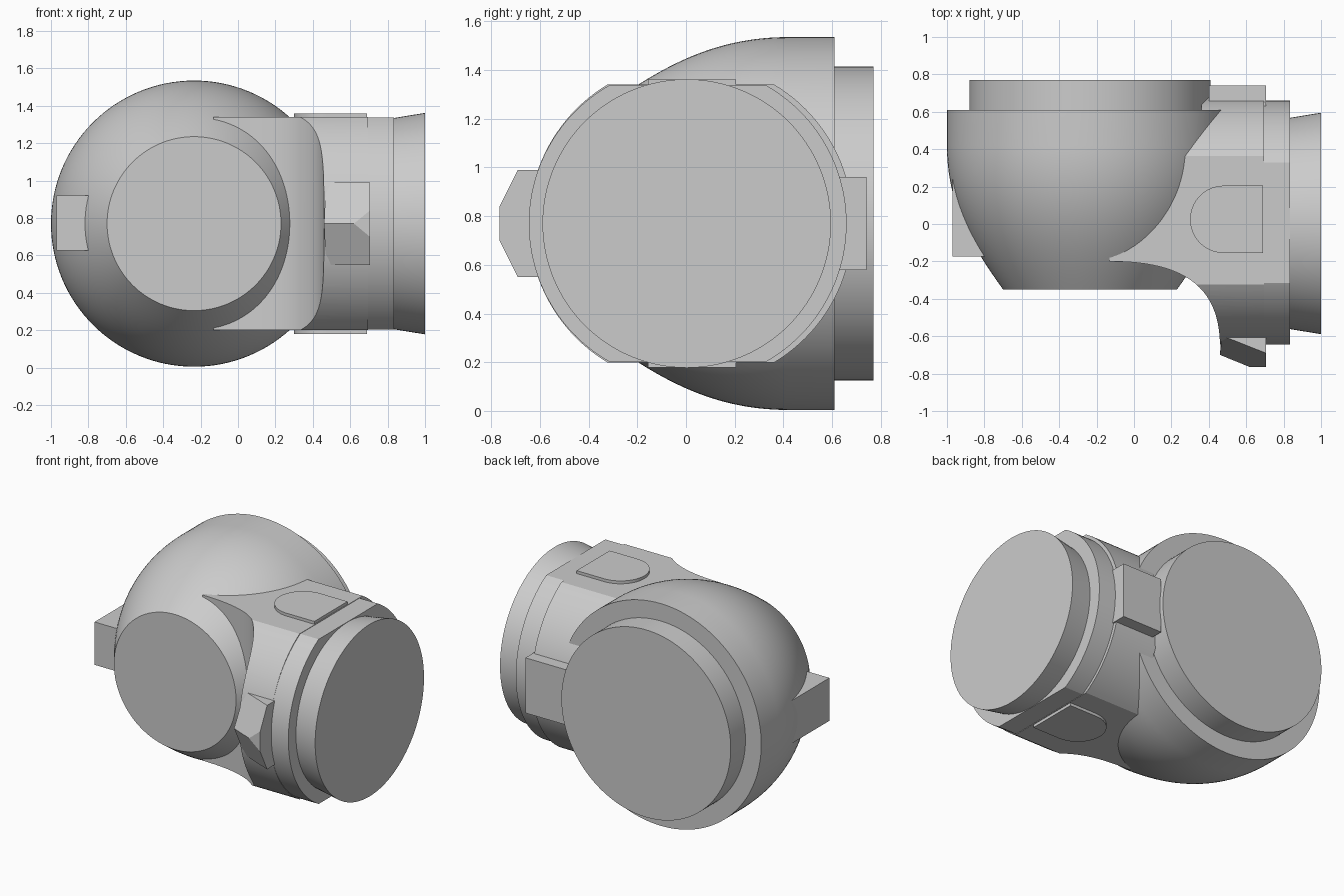
import bpy, bmesh, math
from mathutils import Matrix, Vector

if "Cube" in bpy.data.objects:
    bpy.data.objects.remove(bpy.data.objects["Cube"], do_unlink=True)

grey = bpy.data.materials.new("plain grey")
grey.use_nodes = True
grey.diffuse_color = (0.6, 0.6, 0.6, 1)
grey.node_tree.nodes["Principled BSDF"].inputs["Base Color"].default_value = (0.6, 0.6, 0.6, 1)

MID = 0.77       # height of both axes
FLAT = 0.57      # half height of the flattened branch


def finish(name, bm, smooth=True):
    bmesh.ops.recalc_face_normals(bm, faces=bm.faces)
    mesh = bpy.data.meshes.new(name)
    bm.to_mesh(mesh)
    bm.free()
    mesh.materials.append(grey)
    ob = bpy.data.objects.new(name, mesh)
    bpy.context.collection.objects.link(ob)
    bpy.ops.object.select_all(action="DESELECT")
    ob.select_set(True)
    bpy.context.view_layer.objects.active = ob
    if smooth:
        bpy.ops.object.shade_smooth_by_angle(angle=math.radians(25))
    return ob


def turned(profile, axis, centre, steps=128, clip=None):
    """Closed solid from (position along axis, radius) pairs, optionally flattened in z."""
    bm = bmesh.new()
    rings = []
    for along, r in profile:
        ring = []
        for i in range(steps):
            a = math.tau * i / steps
            u, v = r * math.cos(a), r * math.sin(a)
            p = Vector((along, u, v)) if axis == "x" else Vector((u, along, v))
            ring.append(bm.verts.new(p + Vector(centre)))
        rings.append(ring)
    for a, b in zip(rings, rings[1:]):
        for i in range(steps):
            j = (i + 1) % steps
            bm.faces.new((a[i], a[j], b[j], b[i]))
    bm.faces.new(rings[0])
    bm.faces.new(rings[-1])
    bmesh.ops.recalc_face_normals(bm, faces=bm.faces)
    if clip:
        for s in (1, -1):
            cut = bmesh.ops.bisect_plane(
                bm, geom=bm.verts[:] + bm.edges[:] + bm.faces[:],
                plane_co=(0, 0, centre[2] + s * clip), plane_no=(0, 0, s), clear_outer=True)
            edges = [e for e in cut["geom_cut"] if isinstance(e, bmesh.types.BMEdge)]
            bmesh.ops.contextual_create(bm, geom=edges)
    return bm


def extruded(outline, low, high):
    bm = bmesh.new()
    face = bm.faces.new([bm.verts.new((x, y, low)) for x, y in outline])
    top = bmesh.ops.extrude_face_region(bm, geom=[face])["geom"]
    for v in top:
        if isinstance(v, bmesh.types.BMVert):
            v.co.z = high
    return bm


def block(name, low, high):
    bm = bmesh.new()
    size = [b - a for a, b in zip(low, high)]
    mid = [(a + b) / 2 for a, b in zip(low, high)]
    bmesh.ops.create_cube(bm, size=1, matrix=Matrix.Translation(mid) @ Matrix.Diagonal((*size, 1)))
    return finish(name, bm, False)


# Domed main housing: Bezier flank between the front disc and the straight rim
a, b, c, d = (Vector(p) for p in ((-0.35, 0.465), (-0.12, 0.63), (0.1, 0.765), (0.42, 0.765)))
flank = []
for i in range(33):
    t = i / 32
    flank.append(tuple(a * (1 - t) ** 3 + b * 3 * t * (1 - t) ** 2 + c * 3 * t * t * (1 - t) + d * t ** 3))
finish("domed_housing", turned(flank + [(0.61, 0.765)], "y", (-0.235, 0, MID)))
finish("back_cover", turned([(0.55, 0.645), (0.77, 0.645)], "y", (-0.235, 0, MID)))

# Side branch: flattened cylinder with its front scooped out into the dome
branch = finish("side_branch", turned([(-0.2, 0.665), (0.695, 0.665)], "x", (0, 0.02, MID), clip=FLAT))
p = [Vector(q) for q in ((-0.13, -0.2), (0.3, -0.2), (0.46, -0.36), (0.46, -0.66))]
scoop = []
for i in range(25):
    t = i / 24
    scoop.append(tuple(p[0] * (1 - t) ** 3 + p[1] * 3 * t * (1 - t) ** 2 + p[2] * 3 * t * t * (1 - t) + p[3] * t ** 3))
outline = scoop + [(0.46, -0.8), (0.8, -0.8), (0.8, 0.8), (0.36, 0.8), (0.36, 0.5), (-0.13, 0.5)]
cutter = finish("branch_outline", extruded(outline, -0.1, 1.7))
cutter.hide_render = True
mod = branch.modifiers.new("trim", "BOOLEAN")
mod.operation, mod.solver, mod.object = "INTERSECT", "EXACT", cutter
bpy.context.view_layer.objects.active = branch
bpy.ops.object.modifier_apply(modifier="trim")
bpy.data.objects.remove(cutter, do_unlink=True)
bpy.ops.object.select_all(action="DESELECT")
branch.select_set(True)
bpy.context.view_layer.objects.active = branch
bpy.ops.object.shade_smooth_by_angle(angle=math.radians(25))

# Flange and flared end of the branch
finish("branch_flange", turned([(0.6, 0.652), (0.835, 0.652)], "x", (0, 0.007, MID), clip=FLAT - 0.003))
finish("flared_end", turned([(0.8, 0.56), (0.835, 0.565), (1.0, 0.592)], "x", (0, 0.003, MID)))

# Rounded pads above and below
pad = [(0.69, -0.155), (0.69, 0.205)]
for i in range(33):
    ang = math.pi / 2 + math.pi * i / 32
    pad.append((0.48 + 0.18 * math.cos(ang), 0.025 + 0.18 * math.sin(ang)))
finish("top_pad", extruded(pad, MID + FLAT - 0.03, MID + FLAT + 0.02))
finish("bottom_pad", extruded(pad, MID - FLAT - 0.02, MID - FLAT + 0.03))

# Faceted front lug, mirrored about the axis height
bm = bmesh.new()
for s in (1, -1):
    for x, y, h in ((0.47, -0.597, 0.22), (0.705, -0.69, 0.22), (0.705, -0.765, 0.07),
                    (0.47, -0.5, 0.22), (0.705, -0.5, 0.22)):
        bm.verts.new((x, y, MID + s * h))
for x, y in ((0.46, -0.7), (0.62, -0.765)):
    bm.verts.new((x, y, MID))
bmesh.ops.convex_hull(bm, input=bm.verts)
bmesh.ops.dissolve_limit(bm, angle_limit=math.radians(2), verts=bm.verts, edges=bm.edges)
finish("front_lug", bm, False)

# Plain lugs
block("back_lug", (0.4, 0.5, 0.58), (0.705, 0.74, 0.96))
block("right_lug", (-0.97, -0.175, 0.625), (-0.7, 0.25, 0.92))
